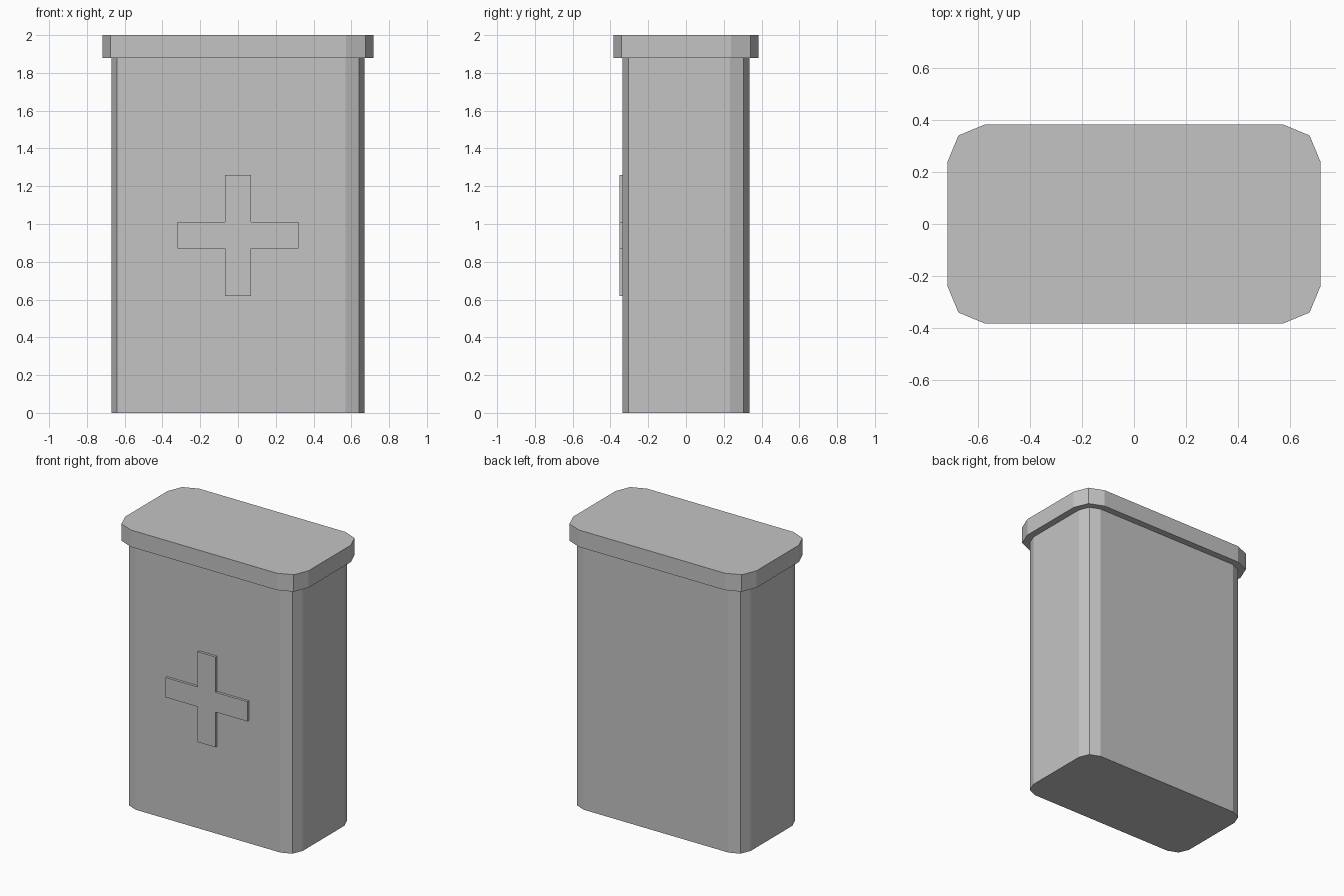
import bpy
import bmesh

cube = bpy.data.objects.get("Cube")
if cube:
    bpy.data.objects.remove(cube, do_unlink=True)

# Single plain material
grey = bpy.data.materials.new("light grey")
grey.use_nodes = True
colour = (0.55, 0.55, 0.55, 1)
grey.diffuse_color = colour
grey.node_tree.nodes["Principled BSDF"].inputs["Base Color"].default_value = colour


def prism(name, outline, offset):
    """Extrude a closed 3D outline by an offset into a solid."""
    bm = bmesh.new()
    face = bm.faces.new([bm.verts.new(p) for p in outline])
    result = bmesh.ops.extrude_face_region(bm, geom=[face], use_keep_orig=True)
    moved = [g for g in result["geom"] if isinstance(g, bmesh.types.BMVert)]
    bmesh.ops.translate(bm, verts=moved, vec=offset)
    bmesh.ops.recalc_face_normals(bm, faces=bm.faces)
    mesh = bpy.data.meshes.new(name)
    bm.to_mesh(mesh)
    bm.free()
    mesh.materials.append(grey)
    obj = bpy.data.objects.new(name, mesh)
    bpy.context.collection.objects.link(obj)
    return obj


def rounded_box(name, half_x, half_y, radius, z0, z1):
    """Box whose upright corners are rounded in two flat facets."""
    mid = radius * 0.293
    corner = [(half_x, half_y - radius), (half_x - mid, half_y - mid),
              (half_x - radius, half_y)]
    outline = []
    for sx, sy in ((1, 1), (-1, 1), (-1, -1), (1, -1)):
        points = corner if sx == sy else corner[::-1]
        outline += [(sx * x, sy * y, z0) for x, y in points]
    return prism(name, outline, (0, 0, z1 - z0))


# Tall container and its overhanging lid
rounded_box("container_body", 0.67, 0.335, 0.102, 0, 1.88)
rounded_box("lid", 0.718, 0.383, 0.145, 1.88, 2)

# Raised cross on the front
arm, width, centre_z = 0.32, 0.07, 0.94
quarter = [(arm, width), (width, width), (width, arm)]
cross = []
for turn in range(4):
    cross += [(x, -0.335, centre_z + z) for x, z in quarter[:2]]
    cross.append((quarter[2][0], -0.335, centre_z + quarter[2][1]))
    quarter = [(-z, x) for x, z in quarter]
prism("front_cross", cross, (0, -0.018, 0))
